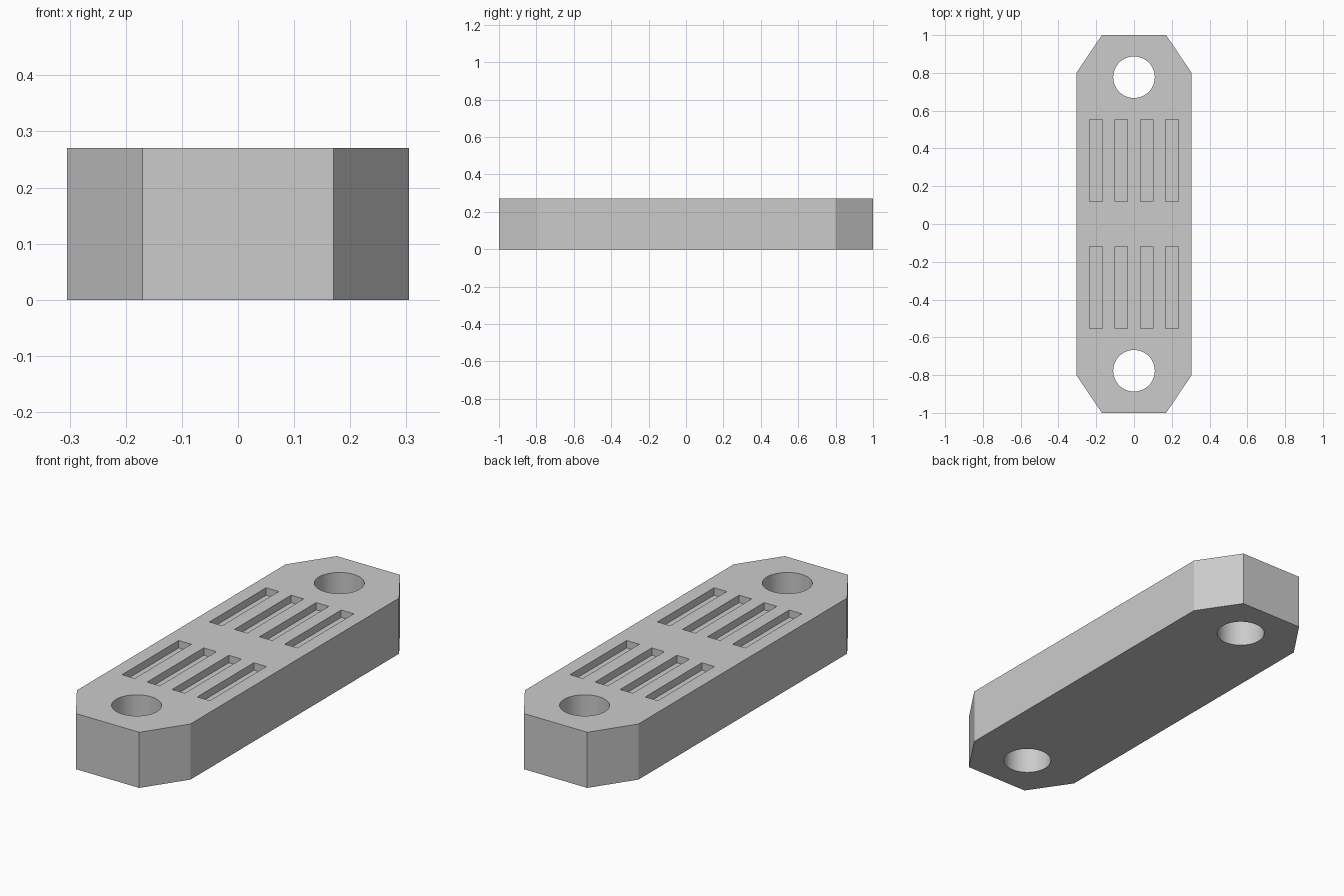
import bpy
import bmesh
from math import radians

cube = bpy.data.objects.get("Cube")
if cube:
    bpy.data.objects.remove(cube, do_unlink=True)

HEIGHT = 0.27
HALF_W, HALF_L = 0.305, 1.0
END_HALF_W, SHOULDER_Y = 0.17, 0.8
HOLE_Y, HOLE_R = 0.777, 0.11
SLOT_W, SLOT_L, SLOT_Y, SLOT_DEPTH = 0.068, 0.434, 0.335, 0.036

grey = bpy.data.materials.new("light grey")
grey.use_nodes = True
colour = (0.6, 0.6, 0.6, 1)
grey.diffuse_color = colour
grey.node_tree.nodes["Principled BSDF"].inputs["Base Color"].default_value = colour


def prism(name, outline, z0, z1):
    """Extrude a flat outline upward into a solid."""
    bm = bmesh.new()
    face = bm.faces.new([bm.verts.new((x, y, z0)) for x, y in outline])
    top = bmesh.ops.extrude_face_region(bm, geom=[face])["geom"]
    verts = [g for g in top if isinstance(g, bmesh.types.BMVert)]
    bmesh.ops.translate(bm, verts=verts, vec=(0, 0, z1 - z0))
    bmesh.ops.recalc_face_normals(bm, faces=bm.faces)
    mesh = bpy.data.meshes.new(name)
    bm.to_mesh(mesh)
    bm.free()
    mesh.materials.append(grey)
    obj = bpy.data.objects.new(name, mesh)
    bpy.context.collection.objects.link(obj)
    return obj


# Bar with chamfered corners
quarter = [(HALF_W, SHOULDER_Y), (END_HALF_W, HALF_L)]
half = quarter + [(-x, y) for x, y in reversed(quarter)]
body = prism("bar_body", half + [(-x, -y) for x, y in half], 0, HEIGHT)

# Bolt holes through both ends, and two rows of four shallow slots
cutters = []
for side in (-1, 1):
    bpy.ops.mesh.primitive_cylinder_add(vertices=64, radius=HOLE_R, depth=1,
                                        location=(0, side * HOLE_Y, 0))
    hole = bpy.context.object
    hole.name = "bolt_hole_cutter"
    hole.data.materials.append(grey)
    cutters.append(hole)
    for i in range(4):
        cx, cy = (i - 1.5) * 0.1345, side * SLOT_Y
        w, l = SLOT_W / 2, SLOT_L / 2
        outline = [(cx - w, cy - l), (cx + w, cy - l), (cx + w, cy + l), (cx - w, cy + l)]
        cutters.append(prism("slot_cutter", outline, HEIGHT - SLOT_DEPTH, HEIGHT + 0.1))

for cutter in cutters:
    cut = body.modifiers.new("cut", "BOOLEAN")
    cut.operation = "DIFFERENCE"
    cut.solver = "EXACT"
    cut.object = cutter

# Apply the cuts, then discard the cutters
bpy.ops.object.select_all(action="DESELECT")
body.select_set(True)
bpy.context.view_layer.objects.active = body
for name in [m.name for m in body.modifiers]:
    bpy.ops.object.modifier_apply(modifier=name)
for cutter in cutters:
    bpy.data.objects.remove(cutter, do_unlink=True)

bpy.ops.object.shade_smooth_by_angle(angle=radians(25))
